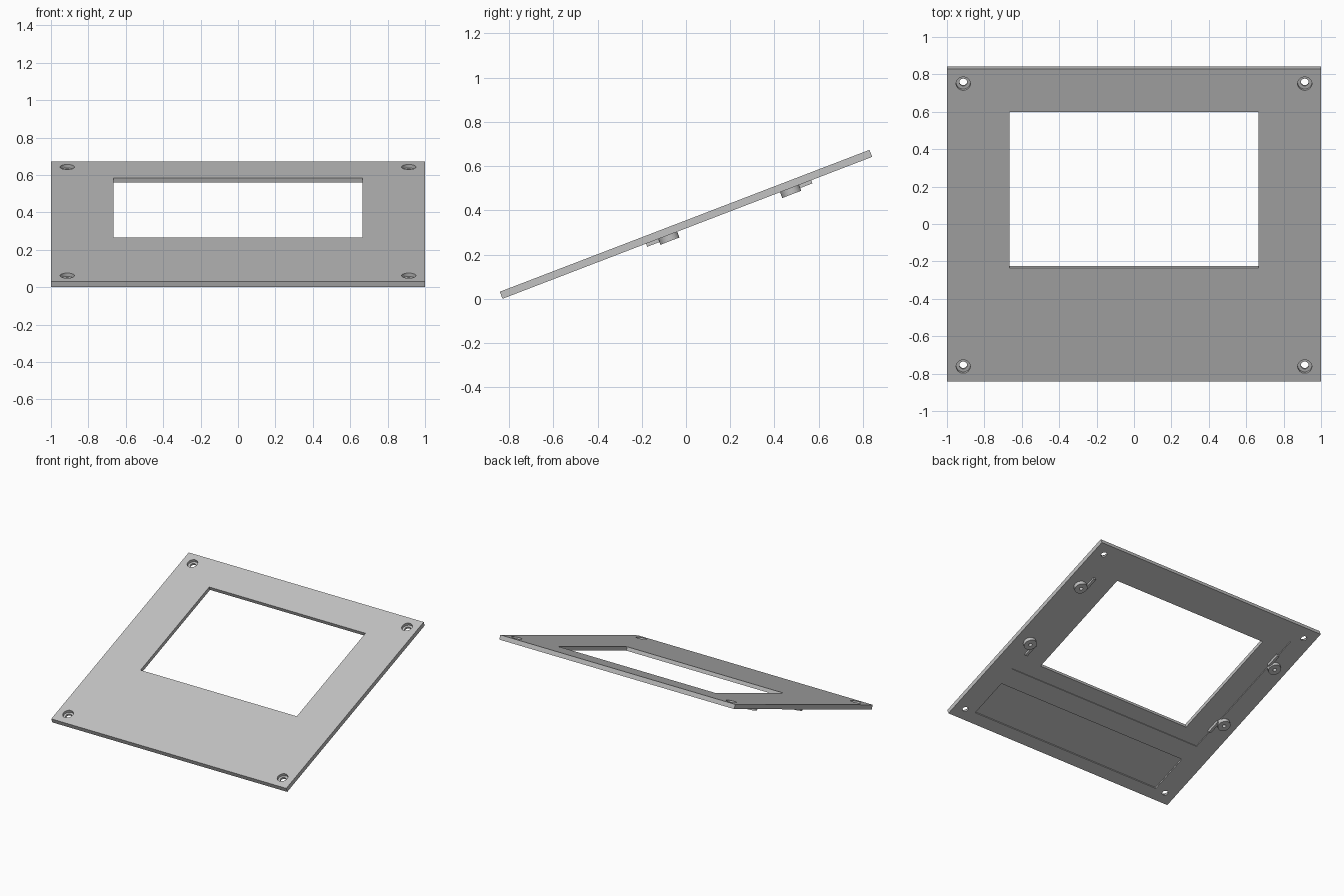
import bpy, bmesh, math
from mathutils import Matrix

if "Cube" in bpy.data.objects:
    bpy.data.objects.remove(bpy.data.objects["Cube"], do_unlink=True)

# One flat grey
grey = bpy.data.materials.new("plain_grey")
grey.use_nodes = True
colour = (0.54, 0.54, 0.54, 1)
grey.diffuse_color = colour
grey.node_tree.nodes["Principled BSDF"].inputs["Base Color"].default_value = colour

HALF_T = 0.017      # half plate thickness
HALF_L = 0.895      # half plate length along the slope
TILT = math.radians(21)
WINDOW_MID = 0.2    # middle of the window along the slope


def finish(name, bm):
    mesh = bpy.data.meshes.new(name)
    bm.to_mesh(mesh)
    bm.free()
    mesh.materials.append(grey)
    obj = bpy.data.objects.new(name, mesh)
    bpy.context.collection.objects.link(obj)
    return obj


def box(name, x, y, z):
    """Box from (low, high) ranges on each axis."""
    bm = bmesh.new()
    size = [r[1] - r[0] for r in (x, y, z)]
    mid = [(r[0] + r[1]) / 2 for r in (x, y, z)]
    bmesh.ops.create_cube(bm, size=1, matrix=Matrix.Translation(mid) @ Matrix.Diagonal((*size, 1)))
    return finish(name, bm)


def cylinder(name, x, y, z, radius):
    bm = bmesh.new()
    bmesh.ops.create_cone(bm, cap_ends=True, segments=40, radius1=radius, radius2=radius,
                          depth=z[1] - z[0], matrix=Matrix.Translation((x, y, (z[0] + z[1]) / 2)))
    return finish(name, bm)


def cut(target, cutter):
    cutter.hide_render = True
    mod = target.modifiers.new("cut", "BOOLEAN")
    mod.operation = "DIFFERENCE"
    mod.solver = "EXACT"
    mod.object = cutter
    bpy.context.view_layer.objects.active = target
    bpy.ops.object.modifier_apply(modifier=mod.name)
    bpy.data.objects.remove(cutter, do_unlink=True)


# Flat panel, modelled level and tilted at the end
panel = box("front_panel", (-1, 1), (-HALF_L, HALF_L), (-HALF_T, HALF_T))
parts = [panel]

# Shallow pockets in the underside, then the window
cut(panel, box("screen_pocket", (-0.845, 0.845), (-0.355, 0.745), (-0.1, -HALF_T + 0.006)))
cut(panel, box("lower_pocket", (-0.825, 0.825), (-0.805, -0.5), (-0.1, -HALF_T + 0.01)))
cut(panel, box("window", (-0.665, 0.665), (-0.245, 0.649), (-0.1, 0.1)))

for sx in (-1, 1):
    for sy in (-1, 1):
        # Counterbored screw hole in each corner
        hx, hy = sx * 0.913, sy * 0.81
        cut(panel, cylinder("screw_hole", hx, hy, (-0.1, 0.1), 0.021))
        cut(panel, cylinder("counterbore", hx, hy, (-0.003, 0.1), 0.038))

        # Mounting boss under the panel, with a blind pilot hole
        side = ("left" if sx > 0 else "right") + ("_back" if sy > 0 else "_front")
        bx, by = sx * 0.885, WINDOW_MID + sy * 0.295
        boss = cylinder("boss_" + side, bx, by, (-0.045, -0.006), 0.046)
        cut(boss, cylinder("pilot_hole", bx, by, (-0.1, -0.018), 0.013))

        # Locating rib running from the boss
        rib = box("rib_" + side, sorted((sx * 0.828, sx * 0.848)),
                  sorted((by, WINDOW_MID + sy * 0.4)), (-0.032, -0.006))
        parts += [boss, rib]

# Smooth round walls, keep edges sharp, and tilt everything
tilt = Matrix.Translation((0, 0, HALF_L * math.sin(TILT) + HALF_T * math.cos(TILT))) @ Matrix.Rotation(TILT, 4, "X")
bpy.ops.object.select_all(action="DESELECT")
for part in parts:
    part.matrix_world = tilt
    part.select_set(True)
bpy.context.view_layer.objects.active = panel
bpy.ops.object.shade_smooth_by_angle(angle=math.radians(30))
